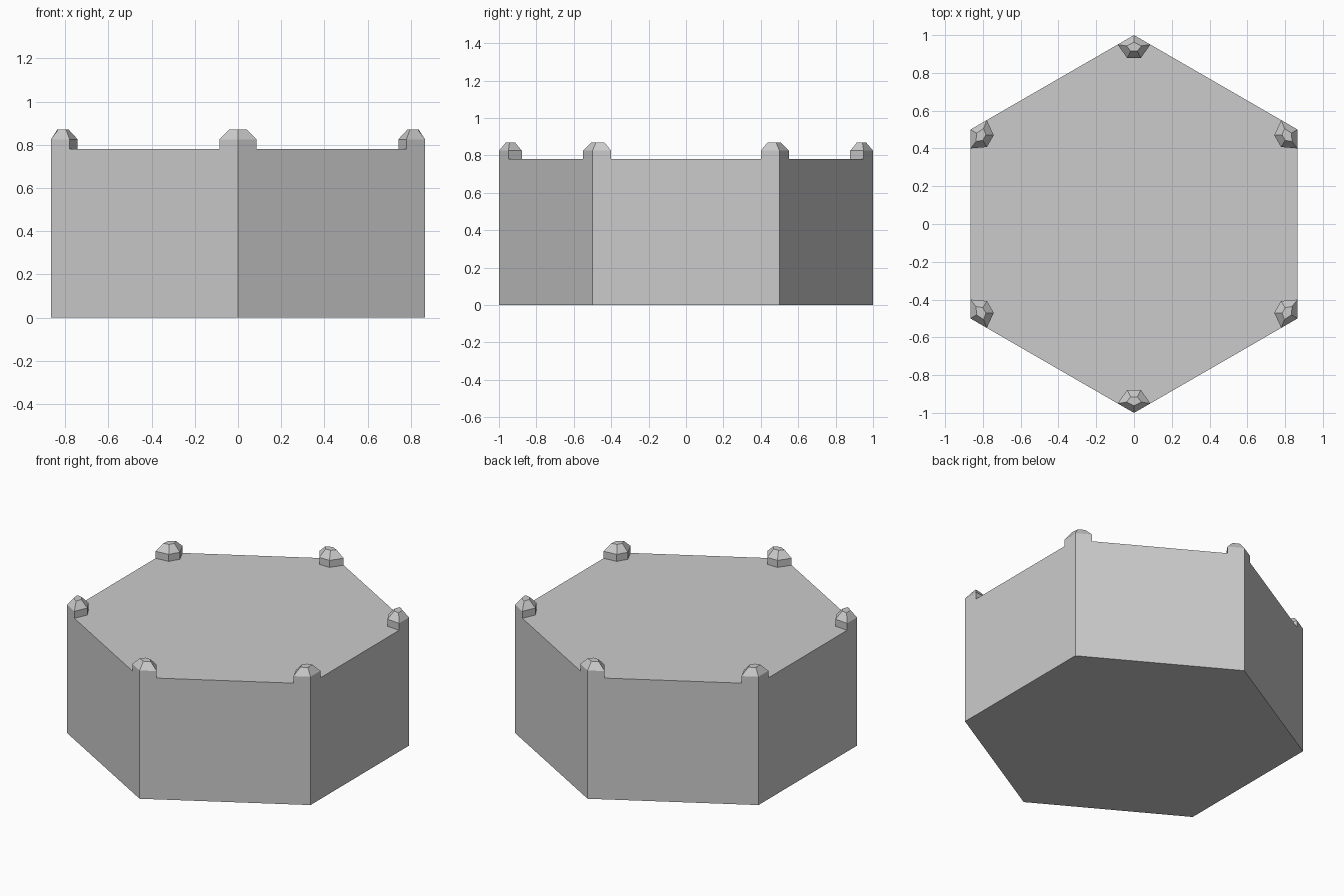
import bpy
from math import sin, cos, pi

if "Cube" in bpy.data.objects:
    bpy.data.objects.remove(bpy.data.objects["Cube"])

DECK, EAVE, TOP = 0.78, 0.825, 0.87


def loft(name, rings, close_bottom=True):
    """Skin a stack of equal-sized, counter-clockwise rings of 3D points."""
    n = len(rings[0])
    verts = [p for ring in rings for p in ring]
    faces = [(k * n + i, k * n + (i + 1) % n, (k + 1) * n + (i + 1) % n, (k + 1) * n + i)
             for k in range(len(rings) - 1) for i in range(n)]
    faces.append(tuple(range(len(verts) - n, len(verts))))
    if close_bottom:
        faces.append(tuple(reversed(range(n))))
    mesh = bpy.data.meshes.new(name)
    mesh.from_pydata(verts, [], faces)
    mesh.update()
    obj = bpy.data.objects.new(name, mesh)
    bpy.context.collection.objects.link(obj)
    return obj


# Hexagonal body, points toward +y and -y
angles = [pi / 6 + i * pi / 3 for i in range(6)]
loft("hexagonal_body", [[(cos(a), sin(a), z) for a in angles] for z in (0, DECK)])

# Corner stud outlines as (radial, tangential) points
wide = [(1, 0), (0.95, 0.0866), (0.878, 0.036), (0.878, -0.036), (0.95, -0.0866)]
small = [(0.962, 0), (0.943, 0.04), (0.915, 0.017), (0.915, -0.017), (0.943, -0.04)]

# Five-sided studs with a chamfered cap, flush with the body walls
for i, a in enumerate(angles):
    rings = [[(r * cos(a) - t * sin(a), r * sin(a) + t * cos(a), z) for r, t in outline]
             for outline, z in ((wide, DECK), (wide, EAVE), (small, TOP))]
    loft(f"corner_stud_{i + 1}", rings, close_bottom=False)
